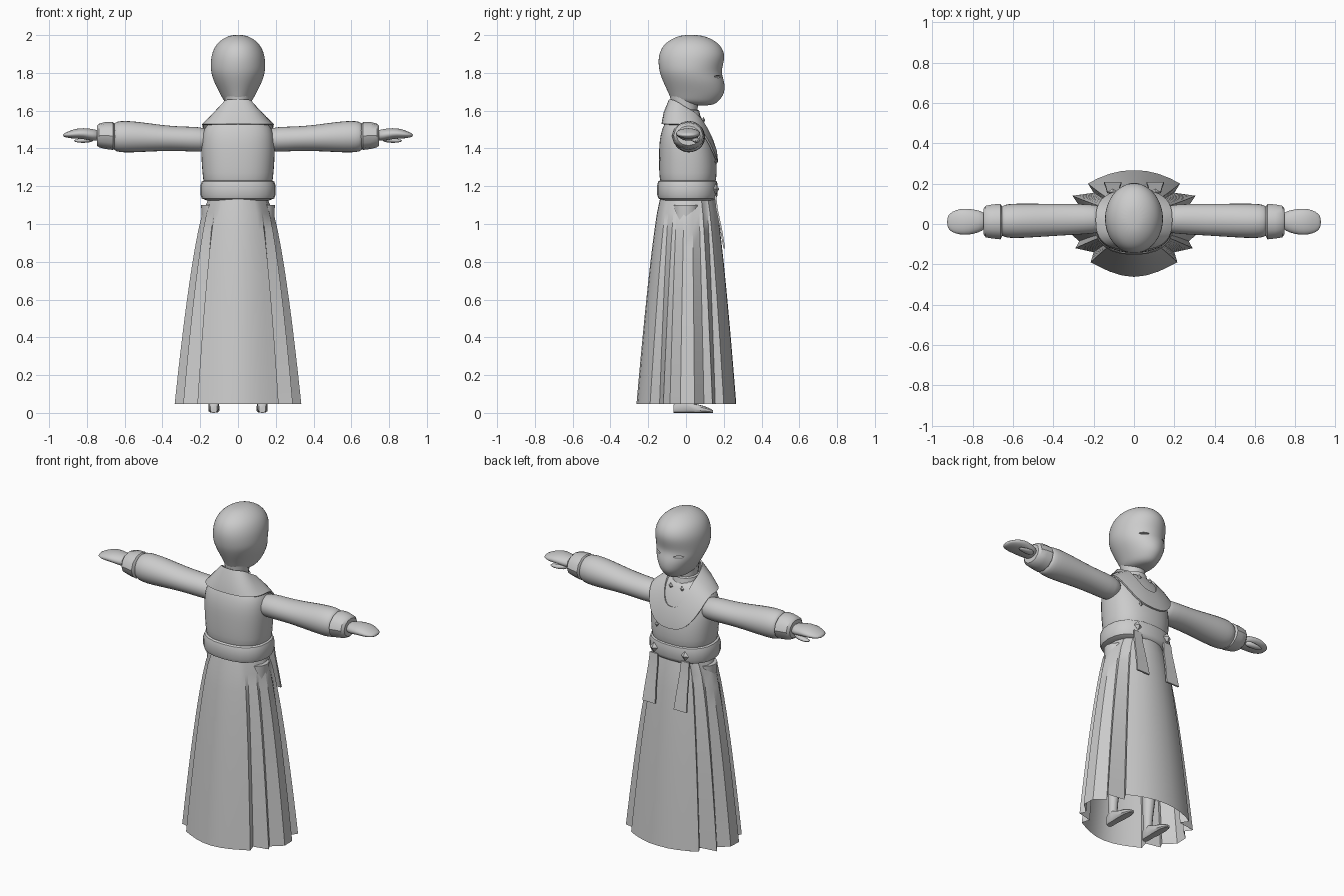
import bpy, bmesh
from math import sin, cos, pi, atan2, radians, copysign
from mathutils import Vector

if "Cube" in bpy.data.objects:
    bpy.data.objects.remove(bpy.data.objects["Cube"])

grey = bpy.data.materials.new("plain grey")
grey.use_nodes = True
grey.diffuse_color = (0.6, 0.6, 0.6, 1)
grey.node_tree.nodes["Principled BSDF"].inputs["Base Color"].default_value = (0.6, 0.6, 0.6, 1)


def select(ob):
    bpy.ops.object.select_all(action='DESELECT')
    ob.select_set(True)
    bpy.context.view_layer.objects.active = ob


def finish(name, bm, subsurf=0, solid=0, angle=35):
    bmesh.ops.recalc_face_normals(bm, faces=bm.faces)
    mesh = bpy.data.meshes.new(name)
    bm.to_mesh(mesh)
    bm.free()
    mesh.materials.append(grey)
    ob = bpy.data.objects.new(name, mesh)
    bpy.context.collection.objects.link(ob)
    select(ob)
    if solid:
        mod = ob.modifiers.new("thickness", 'SOLIDIFY')
        mod.thickness = solid
        bpy.ops.object.modifier_apply(modifier=mod.name)
    if subsurf:
        mod = ob.modifiers.new("round", 'SUBSURF')
        mod.levels = mod.render_levels = subsurf
        bpy.ops.object.modifier_apply(modifier=mod.name)
    bpy.ops.object.shade_smooth_by_angle(angle=radians(angle))
    return ob


def loft(name, rings, caps=True, **kw):
    """Skin a list of closed rings that have equal point counts."""
    bm = bmesh.new()
    loops = [[bm.verts.new(p) for p in ring] for ring in rings]
    for a, b in zip(loops, loops[1:]):
        for i in range(len(a)):
            j = (i + 1) % len(a)
            bm.faces.new((a[i], a[j], b[j], b[i]))
    if caps:
        bm.faces.new(loops[0])
        bm.faces.new(loops[-1])
    return finish(name, bm, **kw)


def power(v, e):
    return copysign(abs(v) ** e, v)


def oval(n, e=1.0):
    return [(power(sin(2 * pi * i / n), e), power(cos(2 * pi * i / n), e)) for i in range(n)]


def stack(name, rows, n=20, e=1.0, x=0, **kw):
    """Horizontal ovals: z, half width, back y, front y."""
    rings = [[(x + w * u, (b + f) / 2 + (f - b) / 2 * v, z) for u, v in oval(n, e)]
             for z, w, b, f in rows]
    return loft(name, rings, **kw)


def limb(name, s, rows, n=14, e=1.0, **kw):
    """Upright ovals along x: x, back y, front y, low z, high z."""
    rings = [[(s * x, (b + f) / 2 + (f - b) / 2 * u, (lo + hi) / 2 + (hi - lo) / 2 * v)
              for u, v in oval(n, e)] for x, b, f, lo, hi in rows]
    return loft(name, rings, **kw)


def stud(name, x, y, z, size):
    bm = bmesh.new()
    bmesh.ops.create_uvsphere(bm, u_segments=4, v_segments=2, radius=size)
    bmesh.ops.scale(bm, vec=(0.9, 0.6, 1), verts=bm.verts)
    bmesh.ops.translate(bm, vec=(x, y, z), verts=bm.verts)
    finish(name, bm, angle=20)


# Head with narrow eye slits
head = stack("head", [
    (1.627, .03, .05, .13), (1.64, .068, -.07, .165), (1.67, .086, -.085, .192),
    (1.70, .102, -.098, .207), (1.75, .128, -.122, .207), (1.79, .141, -.138, .192),
    (1.82, .146, -.145, .192), (1.86, .146, -.149, .203), (1.90, .141, -.145, .207),
    (1.945, .122, -.125, .187), (1.98, .085, -.08, .14), (2.002, .035, -.02, .075)],
    subsurf=2, angle=60)
for s in (1, -1):
    bpy.ops.mesh.primitive_uv_sphere_add(segments=16, ring_count=8, radius=1,
                                         location=(s * .07, .17, 1.78))
    cutter = bpy.context.object
    cutter.scale = (.03, .025, .006)
    cutter.rotation_euler.z = -s * .4
    bpy.context.view_layer.update()
    select(head)
    mod = head.modifiers.new("eye slit", 'BOOLEAN')
    mod.operation = 'DIFFERENCE'
    mod.object = cutter
    bpy.ops.object.modifier_apply(modifier=mod.name)
    bpy.data.objects.remove(cutter)
bpy.ops.object.shade_smooth_by_angle(angle=radians(40))

# Neck, neckband and torso
stack("neck", [(1.52, .068, -.075, .06), (1.6, .06, -.075, .06), (1.68, .07, -.085, .07)])
stack("neckband", [(1.53, .085, -.08, .085), (1.6, .07, -.078, .07), (1.605, .06, -.07, .06)])
stack("torso", [
    (1.17, .175, -.13, .15), (1.24, .188, -.142, .163), (1.3, .193, -.145, .166),
    (1.38, .198, -.145, .158), (1.45, .195, -.142, .138), (1.51, .183, -.126, .115),
    (1.55, .14, -.105, .09), (1.59, .08, -.08, .07)], e=.85, subsurf=1, angle=60)

# Wide collar: high at the nape, V-shaped in front
upper, middle, lower = [], [], []
for i in range(40):
    a = 2 * pi * i / 40
    u, v = power(sin(a), .75), power(cos(a), .75)
    front = (1 + cos(a)) / 2
    p = Vector((.085 * u, .02 + (.122 if v > 0 else .11) * v, 1.66 - .21 * front ** 2))
    q = Vector((.19 * u, .02 + .15 * v, 1.53 - .2 * max(0, cos(a)) ** 1.5))
    upper.append(p)
    lower.append(q)
    middle.append(p.lerp(q, .55) + Vector((0, .006 * v, .004)))
loft("collar", [upper, middle, lower], caps=False, solid=.01)

# Belt
stack("belt", [
    (1.125, .165, -.125, .145), (1.135, .192, -.146, .16), (1.155, .199, -.153, .168),
    (1.205, .199, -.153, .168), (1.225, .192, -.147, .164), (1.235, .17, -.13, .15)],
    n=24, e=.85)

# Pleated skirt: an oval waist opening into a folded hem
half = [(0, .266), (.06, .263), (.12, .249), (.18, .226), (.228, .2), (.2, .155), (.305, .14),
        (.275, .095), (.332, .045), (.335, -.03), (.272, -.085), (.29, -.12), (.2, -.14),
        (.215, -.19), (.17, -.213), (.12, -.236), (.06, -.255), (0, -.262)]
hem = half + [(-x, y) for x, y in half[-2:0:-1]]
rings = []
for k in range(13):
    t = k / 12
    ring = []
    for x, y in hem:
        a = atan2(y / .265, x / .335)
        wx, wy = .15 * cos(a), .008 + .142 * sin(a)
        ring.append((wx + (x - wx) * t ** .62, wy + (y - wy) * t ** .75, 1.15 - 1.102 * t))
    rings.append(ring)
loft("skirt", rings, caps=False, angle=30)

for s, side in ((1, "left"), (-1, "right")):
    # Sleeve, cuff and hand
    limb(side + "_sleeve", s, [
        (.14, -.04, .085, 1.39, 1.50), (.2, -.05, .1, 1.378, 1.517),
        (.3, -.056, .102, 1.385, 1.517), (.4, -.062, .102, 1.385, 1.525),
        (.52, -.07, .104, 1.378, 1.543), (.6, -.074, .104, 1.375, 1.55),
        (.645, -.068, .098, 1.38, 1.545), (.665, -.055, .085, 1.395, 1.53)],
        subsurf=1, angle=50)
    limb(side + "_cuff", s, [
        (.65, -.055, .08, 1.402, 1.525), (.662, -.076, .1, 1.392, 1.54),
        (.70, -.072, .097, 1.397, 1.54), (.735, -.066, .09, 1.405, 1.532),
        (.747, -.05, .075, 1.415, 1.52)], n=12)
    limb(side + "_hand", s, [
        (.73, -.025, .055, 1.44, 1.495), (.77, -.045, .07, 1.437, 1.505),
        (.82, -.058, .08, 1.45, 1.51), (.865, -.055, .078, 1.45, 1.505),
        (.9, -.045, .065, 1.455, 1.49), (.928, -.02, .04, 1.462, 1.478)],
        n=12, subsurf=1, angle=60)
    limb(side + "_thumb", s, [
        (.76, .025, .06, 1.435, 1.47), (.80, .03, .075, 1.428, 1.46),
        (.84, .035, .075, 1.428, 1.452), (.87, .045, .065, 1.436, 1.446)],
        n=8, subsurf=1, angle=60)

    # Leg and pointed shoe
    stack(side + "_leg", [(.03, .022, -.05, -.01), (.14, .028, -.06, .0),
                          (.45, .05, -.06, .05), (1.1, .07, -.07, .07)], n=12, x=s * .125)
    shoe = [(-.065, .018, .045), (-.05, .026, .07), (-.01, .026, .075),
            (.04, .03, .05), (.09, .03, .038), (.125, .02, .025), (.143, .008, .014)]
    loft(side + "_shoe", [[(s * .128 + w * u, y, h / 2 * (1 + v)) for u, v in oval(10, .7)]
                          for y, w, h in shoe])

    # Hanging sash ribbon, belt stud and neck stud
    ribbon = [(1.15, .026, .155), (1.08, .03, .163), (.97, .036, .186), (.87, .043, .203)]
    loft(side + "_ribbon", [[(s * .105 + dx * w, y + dy, z) for dx, dy in
                             ((-1, -.005), (1, -.005), (1, .005), (-1, .005))]
                            for z, w, y in ribbon])
    stud(side + "_belt_stud", s * .105, .158, 1.185, .03)
    stud(side + "_neck_stud", s * .038, .092, 1.55, .017)

# Fastening at the chest
stud("chest_stud", .085, .16, 1.33, .015)
